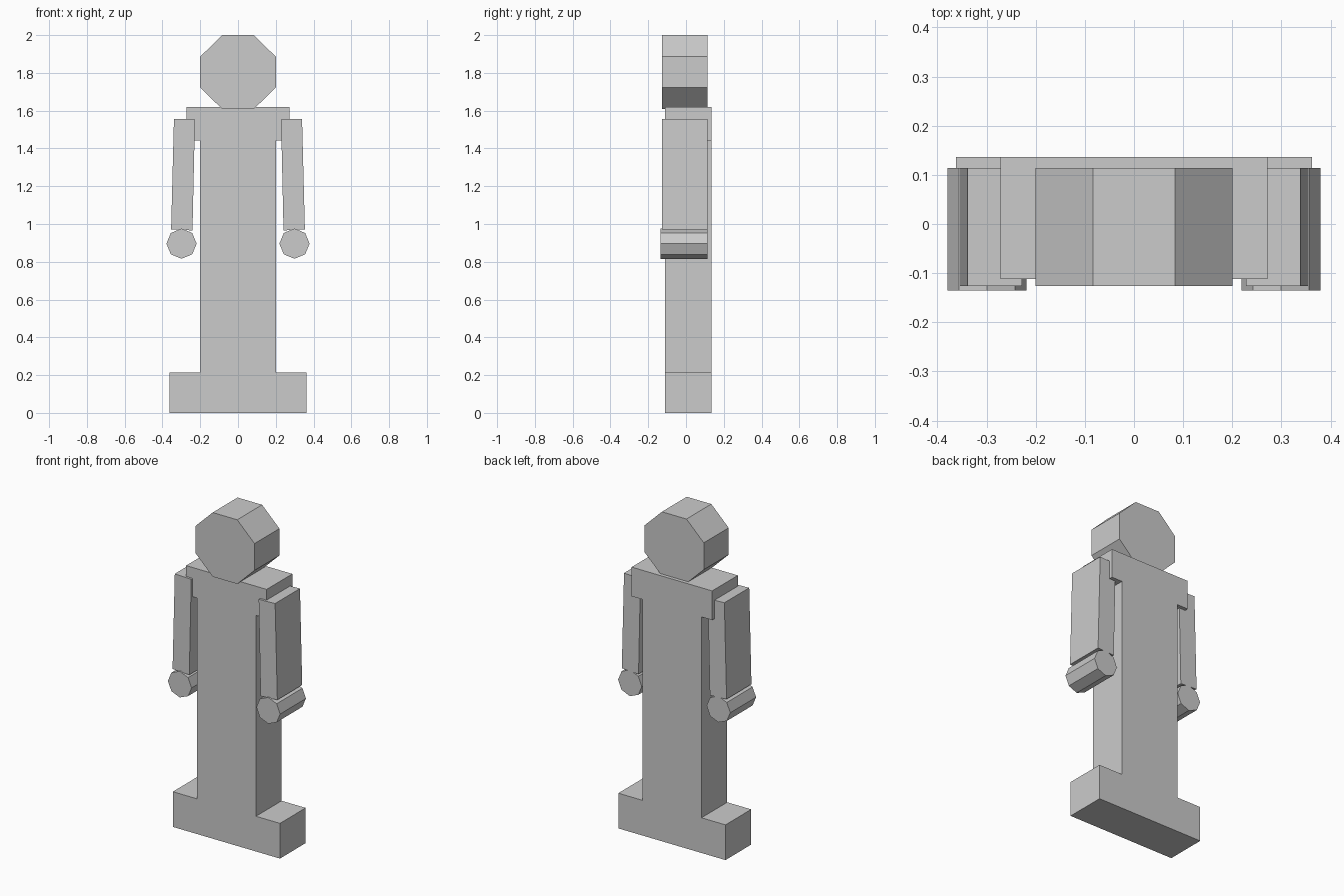
import bpy, bmesh
from math import cos, sin, pi

cube = bpy.data.objects.get("Cube")
if cube:
    bpy.data.objects.remove(cube, do_unlink=True)

grey = bpy.data.materials.new("light_grey")
grey.use_nodes = True
colour = (0.6, 0.6, 0.6, 1)
grey.diffuse_color = colour
grey.node_tree.nodes["Principled BSDF"].inputs["Base Color"].default_value = colour


def slab(name, outline, front, back):
    """Extrude a closed (x, z) outline from y = front to y = back."""
    bm = bmesh.new()
    face = bm.faces.new([bm.verts.new((x, front, z)) for x, z in outline])
    grown = bmesh.ops.extrude_face_region(bm, geom=[face])["geom"]
    verts = [v for v in grown if isinstance(v, bmesh.types.BMVert)]
    bmesh.ops.translate(bm, verts=verts, vec=(0, back - front, 0))
    bmesh.ops.recalc_face_normals(bm, faces=bm.faces)
    mesh = bpy.data.meshes.new(name)
    bm.to_mesh(mesh)
    bm.free()
    mesh.materials.append(grey)
    obj = bpy.data.objects.new(name, mesh)
    bpy.context.collection.objects.link(obj)
    return obj


def symmetric(half):
    """Complete a right-hand half outline, listed bottom to top."""
    return half + [(-x, z) for x, z in reversed(half)]


# Body with broad base and shoulders
slab("body", symmetric([(0.362, 0), (0.362, 0.215), (0.2, 0.215),
                        (0.2, 1.442), (0.272, 1.442), (0.272, 1.62)]),
     -0.112, 0.136)

# Octagonal head
slab("head", symmetric([(0.083, 1.608), (0.2, 1.722), (0.2, 1.886), (0.083, 2)]),
     -0.126, 0.114)

# Slightly splayed arms and octagonal hands
for side, s in (("left", 1), ("right", -1)):
    arm = [(0.228, 1.553), (0.339, 1.557), (0.354, 0.972), (0.241, 0.966)]
    slab(side + "_arm", [(s * x, z) for x, z in arm], -0.126, 0.114)
    hand = [(s * 0.299 + 0.08 * cos(i * pi / 4), 0.896 + 0.08 * sin(i * pi / 4))
            for i in range(8)]
    slab(side + "_hand", hand, -0.135, 0.114)
